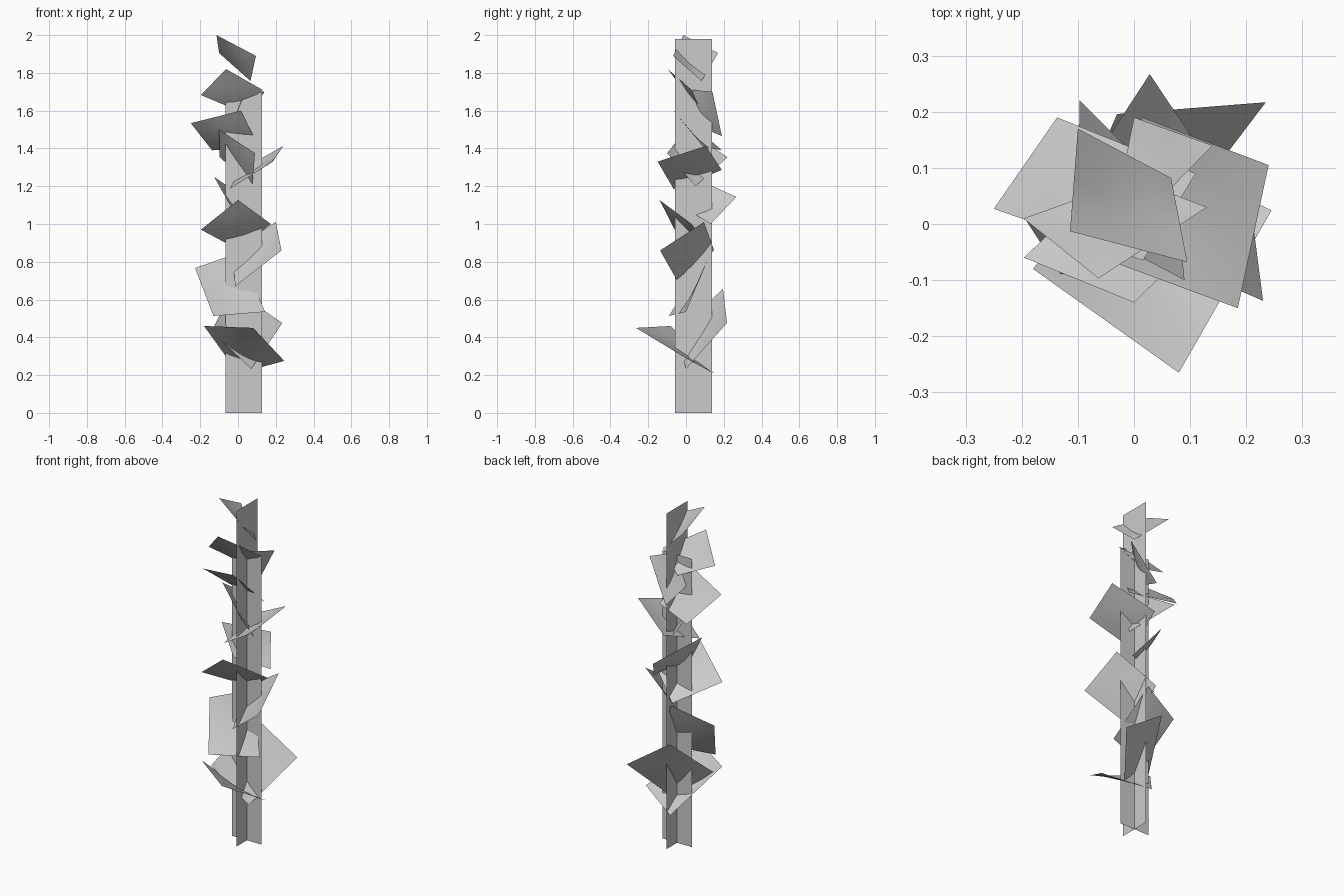
import bpy
from mathutils import Vector

old = bpy.data.objects.get("Cube")
if old:
    bpy.data.objects.remove(old, do_unlink=True)

# One plain grey for the whole plant
grey = bpy.data.materials.new("plain grey")
grey.use_nodes = True
colour = (0.6, 0.6, 0.6, 1)
grey.diffuse_color = colour
grey.node_tree.nodes["Principled BSDF"].inputs["Base Color"].default_value = colour


def add_mesh(name, verts, faces, smooth=False):
    mesh = bpy.data.meshes.new(name)
    mesh.from_pydata(verts, [], faces)
    mesh.materials.append(grey)
    mesh.polygons.foreach_set("use_smooth", [smooth] * len(mesh.polygons))
    obj = bpy.data.objects.new(name, mesh)
    bpy.context.collection.objects.link(obj)
    return obj


def add_leaf(name, tip, side_a, base, side_b, sag=0.012, n=4):
    """Square leaf card stretched between its corners, sagging in the middle."""
    t, a, b, c = (Vector(p) for p in (tip, side_a, base, side_b))
    normal = (t - b).cross(a - c).normalized()
    if normal.z < 0:
        normal.negate()
    verts = []
    for i in range(n + 1):
        for j in range(n + 1):
            u, v = i / n, j / n
            p = b.lerp(a, u).lerp(c.lerp(t, u), v)
            verts.append(p - normal * sag * 16 * u * (1 - u) * v * (1 - v))
    row = n + 1
    faces = [(i * row + j, (i + 1) * row + j, (i + 1) * row + j + 1, i * row + j + 1)
             for i in range(n) for j in range(n)]
    add_mesh(name, verts, faces, smooth=True)


# Stem: two crossed upright cards
SX, SY, HALF = 0.03, 0.04, 0.097
add_mesh("stem_card_side",
         [(SX, SY - HALF, 0), (SX, SY + HALF, 0), (SX, SY + HALF, 1.98), (SX, SY - HALF, 1.98)],
         [(0, 1, 2, 3)])
add_mesh("stem_card_front",
         [(SX - HALF, SY, 0), (SX + HALF, SY, 0), (SX + HALF, SY, 1.7), (SX - HALF, SY, 1.7)],
         [(0, 1, 2, 3)])

# Leaves from the ground up: tip, side, base, side
add_leaf("leaf_lowest", (.08, -.265, .45), (-.18, -.08, .46), (0, .148, .21), (.245, .024, .275))
add_leaf("leaf_low_back", (-.03, .196, .656), (.235, .217, .476), (.07, 0, .233), (-.14, -.05, .43))
add_leaf("leaf_low_front", (-.13, -.09, .513), (-.227, .06, .767), (.01, .13, .85), (.143, 0, .535))
add_leaf("leaf_left", (.2, .095, 1.01), (.23, -.137, .86), (-.015, -.03, .67), (-.03, .148, .862))
add_leaf("leaf_mid_front", (0, -.14, 1.127), (-.196, -.06, .97), (0, .13, .865), (.175, .03, 1.0))
add_leaf("leaf_mid_back", (.028, .267, 1.143), (-.127, .03, 1.25), (-.03, 0, 1.08), (.12, .13, 1.0))
add_leaf("leaf_mid_left", (.24, .105, 1.413), (.185, -.15, 1.33), (-.045, -.065, 1.185), (.014, .19, 1.286))
add_leaf("leaf_upper_right", (-.1, 0, 1.5), (.09, -.1, 1.375), (.075, .05, 1.2), (-.097, .22, 1.354))
add_leaf("leaf_high_right", (-.25, .027, 1.534), (.016, -.065, 1.6), (.11, .09, 1.41), (-.137, .19, 1.39))
add_leaf("leaf_high_back", (.14, .14, 1.7), (.04, .037, 1.71), (-.03, .04, 1.53), (0, .19, 1.465))
add_leaf("leaf_high_front", (-.063, -.097, 1.82), (-.197, .01, 1.683), (0, .08, 1.6), (.13, .03, 1.71))
add_leaf("leaf_top", (-.114, -.013, 2.0), (-.1, .17, 1.905), (.066, .082, 1.757), (.095, -.068, 1.89))
